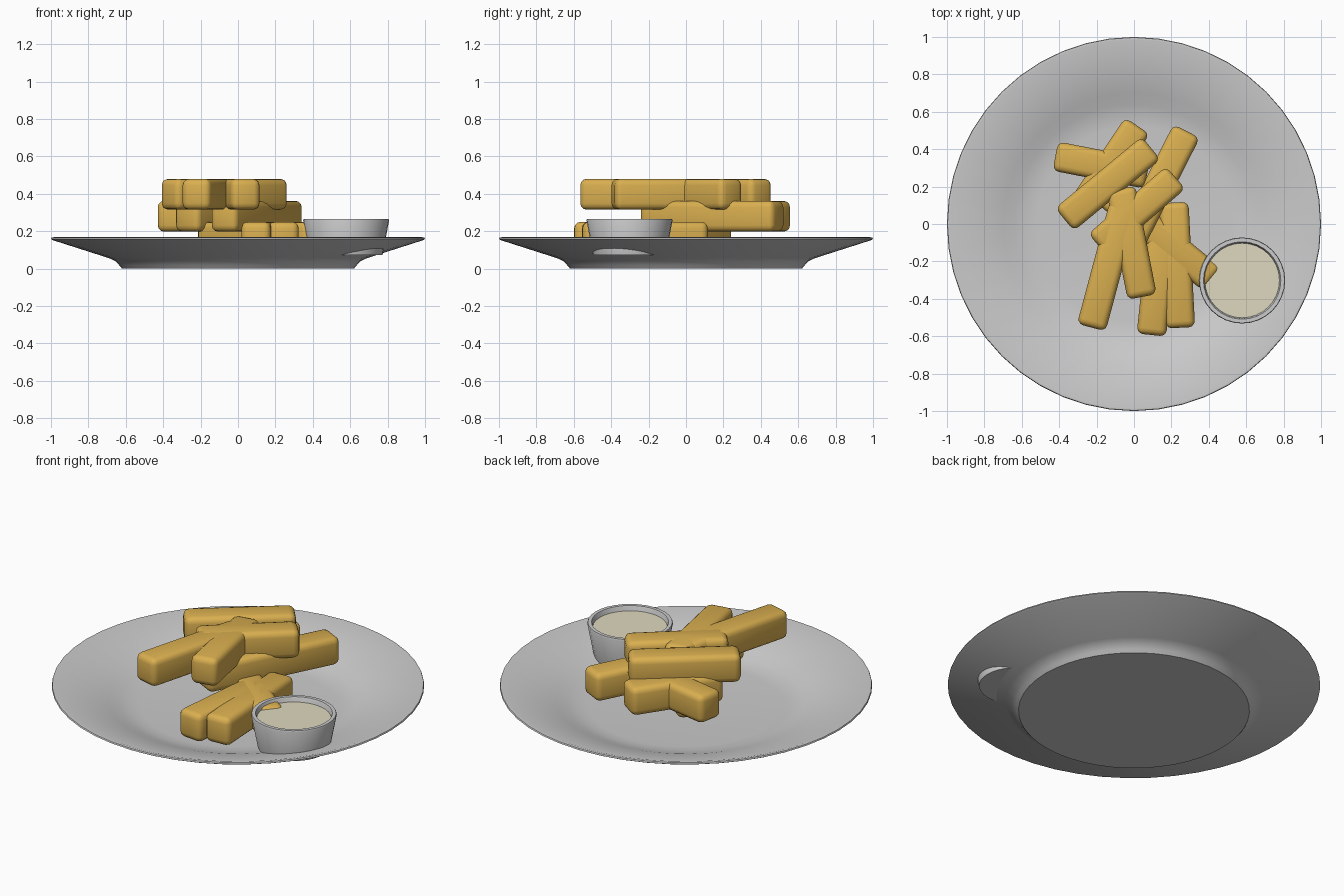
import bpy, bmesh, math

if "Cube" in bpy.data.objects:
    bpy.data.objects.remove(bpy.data.objects["Cube"])


def material(name, rgb):
    mat = bpy.data.materials.new(name)
    mat.diffuse_color = (*rgb, 1)
    mat.use_nodes = True
    mat.node_tree.nodes["Principled BSDF"].inputs["Base Color"].default_value = mat.diffuse_color
    return mat


def finish(name, bm, mat=None, angle=35):
    me = bpy.data.meshes.new(name)
    bm.to_mesh(me)
    bm.free()
    ob = bpy.data.objects.new(name, me)
    bpy.context.collection.objects.link(ob)
    if mat:
        me.materials.append(mat)
    bpy.ops.object.select_all(action='DESELECT')
    bpy.context.view_layer.objects.active = ob
    ob.select_set(True)
    bpy.ops.object.shade_smooth_by_angle(angle=math.radians(angle))
    return ob


def lathe(name, profile, sides, location=(0, 0, 0), mat=None, angle=35):
    """Spin an (r, z) profile, starting and ending on the axis, around z."""
    bm = bmesh.new()
    pts = [bm.verts.new((r, 0, z)) for r, z in profile]
    edges = [bm.edges.new(pair) for pair in zip(pts, pts[1:])]
    bmesh.ops.spin(bm, geom=pts + edges, axis=(0, 0, 1), cent=(0, 0, 0),
                   angle=math.tau, steps=sides)
    bmesh.ops.remove_doubles(bm, verts=bm.verts, dist=1e-4)
    bmesh.ops.recalc_face_normals(bm, faces=bm.faces)
    ob = finish(name, bm, mat, angle)
    ob.location = location
    return ob


def fry(name, x, y, z, length, degrees, mat):
    """Rounded bar lying flat, turned about z."""
    bm = bmesh.new()
    bmesh.ops.create_cube(bm, size=1)
    bmesh.ops.scale(bm, vec=(length, 0.158, 0.165), verts=bm.verts)
    bmesh.ops.bevel(bm, geom=bm.edges[:], offset=0.034, segments=3,
                    profile=0.5, affect='EDGES')
    ob = finish(name, bm, mat, 60)
    ob.location = (x, y, z)
    ob.rotation_euler.z = math.radians(degrees)
    return ob


golden = material("golden_fry", (0.70, 0.43, 0.08))
cream = material("cream_sauce", (0.74, 0.69, 0.52))

# Plate: flat base, rounded shoulder, wide sloping rim
lathe("plate", [(0, 0), (0.62, 0), (0.635, 0.018), (0.655, 0.04), (0.69, 0.056),
                (0.99, 0.152), (1.0, 0.158), (0.997, 0.166), (0.985, 0.168),
                (0.70, 0.080), (0.64, 0.058), (0.58, 0.043), (0.52, 0.038),
                (0, 0.038)], 48)

# Dip cup with its sauce, sunk into the rim
cup = (0.578, -0.302, 0)
lathe("dip_cup", [(0, 0.072), (0.195, 0.072), (0.23, 0.258), (0.227, 0.266),
                  (0.207, 0.266), (0.203, 0.258), (0.175, 0.1), (0, 0.1)], 32, cup)
lathe("dip_sauce", [(0, 0.1), (0.174, 0.1), (0.2, 0.238), (0, 0.238)], 32, cup, cream)

# Fries in three stacked layers: x, y, length, turn in degrees
layers = {
    0.1675: [(0.12, -0.05, 0.77, -39.5), (0.23, -0.22, 0.67, 93),
             (0.125, -0.29, 0.61, 84)],
    0.2800: [(-0.175, 0.315, 0.50, -11), (-0.13, 0.305, 0.53, 56),
             (0.10, 0.14, 0.80, 63)],
    0.3975: [(-0.14, 0.215, 0.60, 39.5), (-0.14, -0.225, 0.68, 75),
             (-0.013, -0.10, 0.59, 101), (0.015, 0.068, 0.55, 41)],
}
count = 0
for z, fries in layers.items():
    for x, y, length, turn in fries:
        count += 1
        fry(f"fry_{count}", x, y, z, length, turn, golden)
